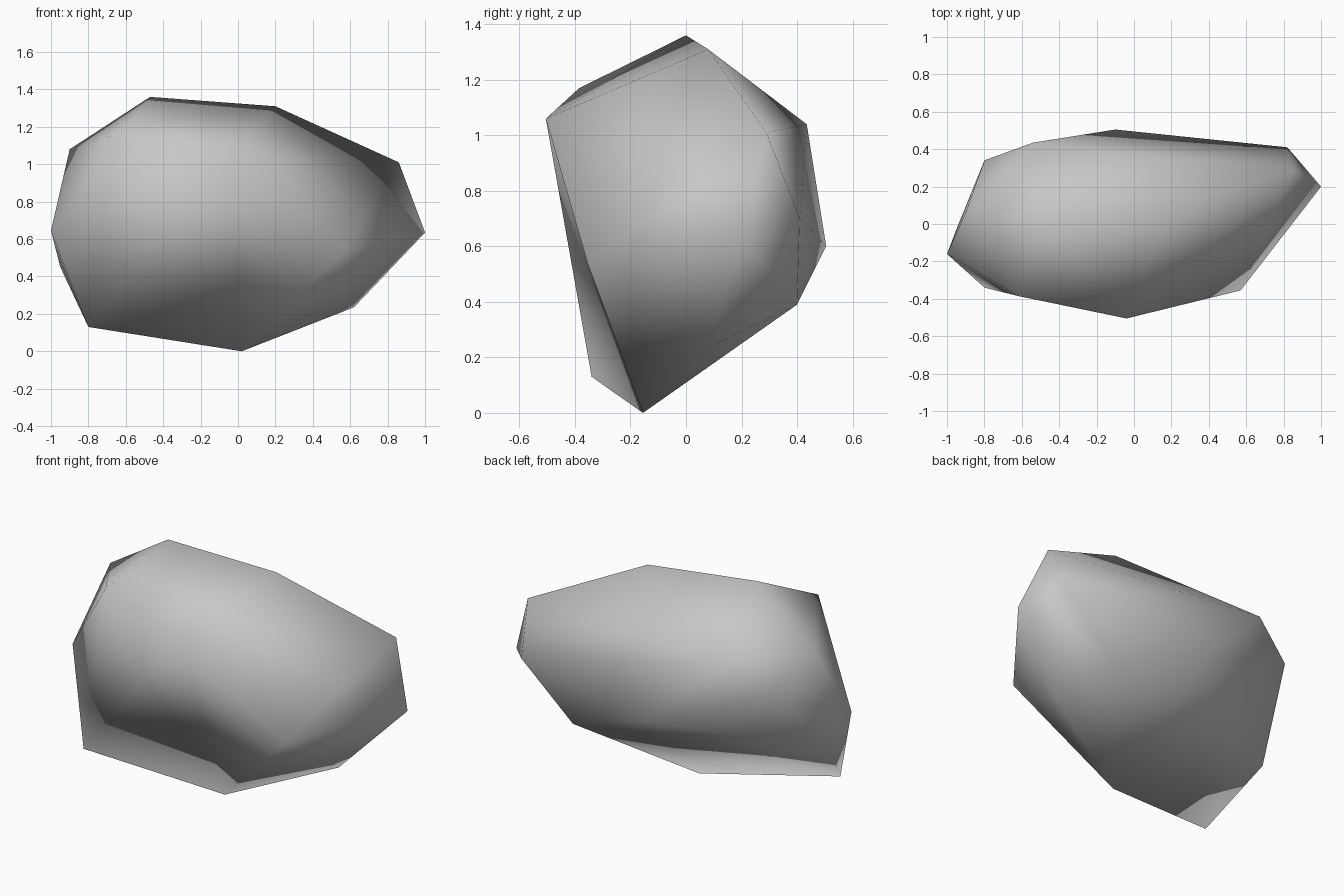
import bpy, bmesh

cube = bpy.data.objects.get("Cube")
if cube:
    bpy.data.objects.remove(cube, do_unlink=True)

# Stone colour
stone = bpy.data.materials.new("stone_grey")
stone.use_nodes = True
colour = (0.57, 0.57, 0.57, 1)
stone.diffuse_color = colour
stone.node_tree.nodes["Principled BSDF"].inputs["Base Color"].default_value = colour

# Corners of the boulder, grouped by region
front_shoulder = (.57, -.355, .54)
low_corner = (-.8, -.34, .13)
crown = [(-.47, 0, 1.36), (.2, .08, 1.31)]
front = [(-.04, -.505, 1.06), (-.62, -.385, 1.17)]
left_end = [(.86, .29, 1.01), (1, .2, .635), (.82, .41, .7)]
right_end = [(-1, -.16, .645), (-.9, .06, 1.08), (-.95, -.03, .45), (-.8, .34, .88)]
back = [(-.1, .505, .6), (-.54, .435, 1.04), (.48, .4, .39)]
base = [(.02, -.155, 0), (.62, .08, .235)]

# Wrap the corners in a convex skin
bm = bmesh.new()
shoulder = bm.verts.new(front_shoulder)
corner_vert = bm.verts.new(low_corner)
for corner in crown + front + left_end + right_end + back + base:
    bm.verts.new(corner)
bmesh.ops.convex_hull(bm, input=bm.verts[:])
bmesh.ops.triangulate(bm, faces=bm.faces[:])
bmesh.ops.recalc_face_normals(bm, faces=bm.faces[:])

# Turn the ridge across the lower front into a hollow running down to the base
ridge = [e for e in bm.edges if shoulder in e.verts and corner_vert in e.verts]
bmesh.ops.rotate_edges(bm, edges=ridge, use_ccw=False)
bmesh.ops.recalc_face_normals(bm, faces=bm.faces[:])
for face in bm.faces:
    face.smooth = True

mesh = bpy.data.meshes.new("boulder")
bm.to_mesh(mesh)
bm.free()
mesh.materials.append(stone)
boulder = bpy.data.objects.new("boulder", mesh)
bpy.context.collection.objects.link(boulder)
